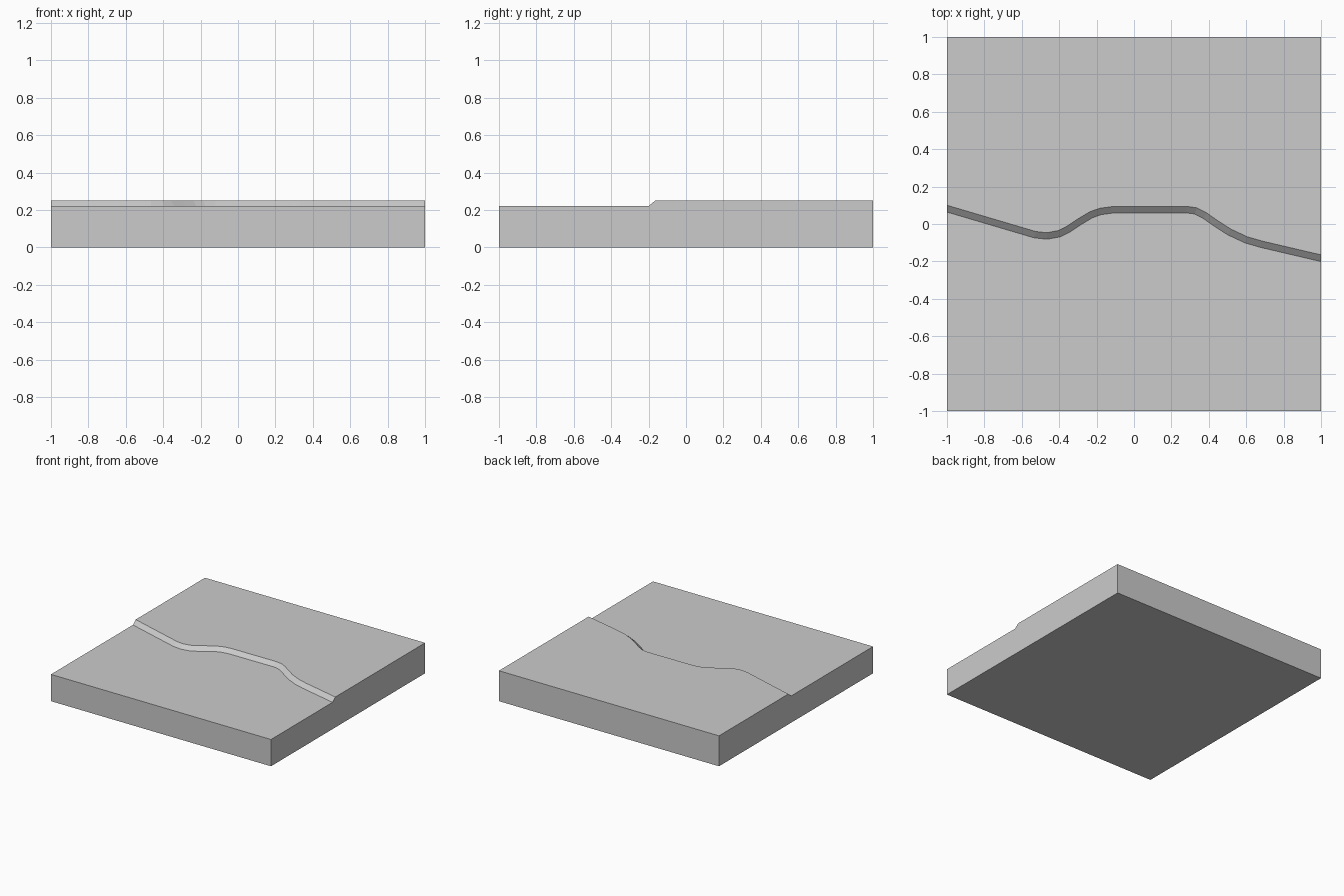
import bpy, bmesh
from mathutils import Vector

if "Cube" in bpy.data.objects:
    bpy.data.objects.remove(bpy.data.objects["Cube"])

LOW, HIGH, HALF_BAND = 0.22, 0.25, 0.0175

# Centre line of the sloped bank, seen from above
path = [Vector(p) for p in [
    (-1, 0.082), (-0.53, -0.057), (-0.465, -0.064), (-0.40, -0.052),
    (-0.35, -0.027), (-0.29, 0.013), (-0.23, 0.049), (-0.18, 0.067),
    (-0.12, 0.075), (0.0, 0.075), (0.28, 0.077), (0.33, 0.07),
    (0.38, 0.044), (0.44, 0.002), (0.51, -0.043), (0.60, -0.085),
    (0.68, -0.108), (1, -0.183)]]


def edge_line(bm, side, z):
    """Offset the centre line to one side and return its vertices."""
    verts = []
    last = len(path) - 1
    for i, p in enumerate(path):
        t = (path[min(i + 1, last)] - path[max(i - 1, 0)]).normalized()
        q = p + Vector((-t.y, t.x)) * side * HALF_BAND
        if i in (0, last):  # keep the ends flush with the tile sides
            q = Vector((p.x, p.y + side * HALF_BAND / t.x))
        verts.append(bm.verts.new((q.x, q.y, z)))
    return verts


bm = bmesh.new()
lower = edge_line(bm, -1, LOW)
upper = edge_line(bm, 1, HIGH)

# Corners of the tile: front left, front right, back right, back left
xy = [(-1, -1), (1, -1), (1, 1), (-1, 1)]
base = [bm.verts.new((x, y, 0)) for x, y in xy]
top = [bm.verts.new((x, y, LOW if y < 0 else HIGH)) for x, y in xy]

# Low front ground, high back ground and the bank between them
bm.faces.new([top[0], top[1]] + lower[::-1])
bm.faces.new(upper + [top[2], top[3]])
for i in range(len(path) - 1):
    bm.faces.new((lower[i], lower[i + 1], upper[i + 1], upper[i]))

# Underside and four walls
bm.faces.new(base[::-1])
bm.faces.new((base[0], base[1], top[1], top[0]))
bm.faces.new((base[2], base[3], top[3], top[2]))
bm.faces.new((base[1], base[2], top[2], upper[-1], lower[-1], top[1]))
bm.faces.new((base[3], base[0], top[0], lower[0], upper[0], top[3]))
bmesh.ops.recalc_face_normals(bm, faces=bm.faces)

mesh = bpy.data.meshes.new("ground_tile")
bm.to_mesh(mesh)
bm.free()
bpy.context.collection.objects.link(bpy.data.objects.new("ground_tile", mesh))
